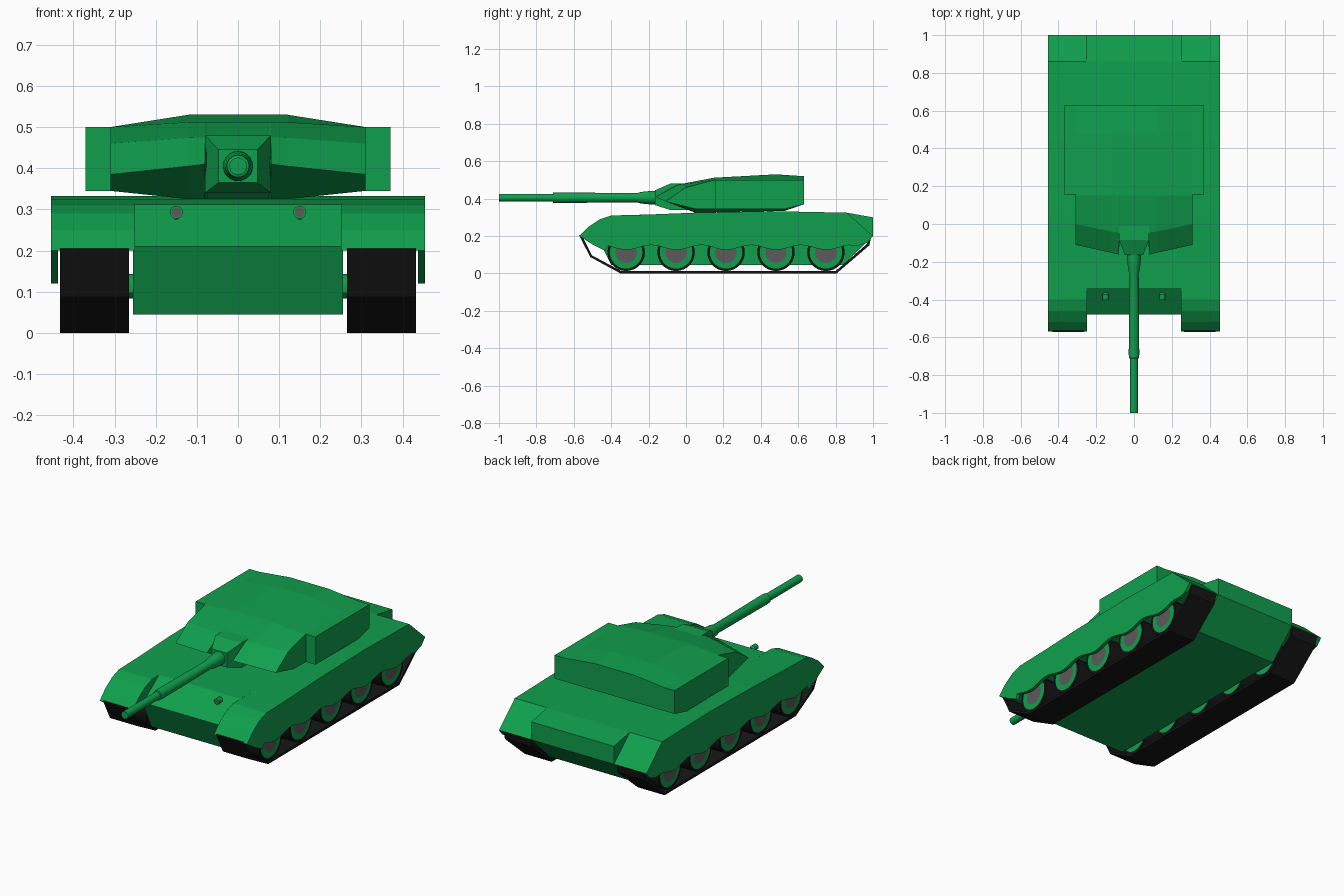
import bpy, bmesh, math
from mathutils import Vector

if "Cube" in bpy.data.objects:
    bpy.data.objects.remove(bpy.data.objects["Cube"])


def material(name, rgb):
    m = bpy.data.materials.new(name)
    m.diffuse_color = (*rgb, 1)
    m.use_nodes = True
    m.node_tree.nodes["Principled BSDF"].inputs["Base Color"].default_value = m.diffuse_color
    return m


GREEN = material("hull green", (0.005, 0.35, 0.075))
BLACK = material("rubber black", (0.008, 0.008, 0.008))
GREY = material("hub grey", (0.11, 0.10, 0.105))


def finish(bm, name, mats, smooth=False):
    bmesh.ops.recalc_face_normals(bm, faces=bm.faces)
    me = bpy.data.meshes.new(name)
    bm.to_mesh(me)
    bm.free()
    ob = bpy.data.objects.new(name, me)
    bpy.context.collection.objects.link(ob)
    for m in mats:
        me.materials.append(m)
    if smooth:
        bpy.ops.object.select_all(action='DESELECT')
        ob.select_set(True)
        bpy.context.view_layer.objects.active = ob
        bpy.ops.object.shade_smooth_by_angle(angle=math.radians(30))
    return ob


def skin(bm, rings, mats):
    """Join equal rings of verts with quads and cap the ends; mats has one index per cap and span."""
    n = len(rings[0])
    bm.faces.new(rings[0]).material_index = mats[0]
    for k in range(len(rings) - 1):
        a, b = rings[k], rings[k + 1]
        for i in range(n):
            j = (i + 1) % n
            bm.faces.new((a[i], a[j], b[j], b[i])).material_index = mats[k + 1]
    bm.faces.new(rings[-1]).material_index = mats[-1]


def loft(name, sections, mat):
    """Side profiles (y, z) joined across x."""
    bm = bmesh.new()
    rings = [[bm.verts.new((x, y, z)) for y, z in prof] for x, prof in sections]
    skin(bm, rings, [0] * (len(rings) + 1))
    return finish(bm, name, [mat])


def prism(name, prof, x0, x1, mat):
    return loft(name, [(x0, prof), (x1, prof)], mat)


def lathe(name, rings, axis, centre, mats, mat_ids=None, sides=24):
    """Round part: rings are (position along axis, radius)."""
    bm = bmesh.new()
    loops = []
    for p, r in rings:
        loop = []
        for i in range(sides):
            t = 2 * math.pi * i / sides
            c, s = r * math.cos(t), r * math.sin(t)
            off = {'X': (p, c, s), 'Y': (c, p, s), 'Z': (c, s, p)}[axis]
            loop.append(bm.verts.new(Vector(centre) + Vector(off)))
        loops.append(loop)
    skin(bm, loops, mat_ids or [0] * (len(rings) + 1))
    return finish(bm, name, mats, True)


# Central hull with sloped nose and overhanging tail
deck = [(-0.20, 0.315), (0.05, 0.325), (0.45, 0.333), (0.86, 0.325)]
prism("hull", [(-0.40, 0.045), (-0.48, 0.21), (-0.34, 0.312)] + deck +
      [(1.0, 0.30), (1.0, 0.20), (0.84, 0.045)], -0.255, 0.255, GREEN)

# Fenders, skirts, tracks and wheels on both sides
fender_top = [(-0.57, 0.20), (-0.52, 0.25), (-0.46, 0.29), (-0.40, 0.31)] + deck + [(1.0, 0.20)]
scallops = []
for i in range(41):
    y = 0.87 - i * 1.29 / 40
    scallops.append((y, 0.139 + 0.013 * math.cos(2 * math.pi * (y + 0.185) / 0.267)))
skirt = fender_top + [(0.97, 0.165), (0.92, 0.148)] + scallops + [(-0.43, 0.12), (-0.50, 0.155)]

track_out = [(-0.572, 0.205), (-0.512, 0.088), (-0.35, 0.0), (0.805, 0.0), (0.98, 0.15), (0.992, 0.205)]
track_in = [(0.978, 0.205), (0.968, 0.158), (0.80, 0.013), (-0.346, 0.013), (-0.503, 0.097), (-0.557, 0.205)]

wheel_rings = [(0.272, 0.057), (0.272, 0.087), (0.272, 0.10), (0.425, 0.10), (0.425, 0.087), (0.425, 0.057)]

for s, side in ((1, "right"), (-1, "left")):
    prism(side + "_fender", fender_top, s * 0.25, s * 0.445, GREEN)
    prism(side + "_skirt", skirt, s * 0.437, s * 0.455, GREEN)
    prism(side + "_track", track_out + track_in, s * 0.265, s * 0.432, BLACK)
    for k in range(5):
        c = (0, -0.32 + 0.267 * k, 0.113)
        lathe(f"{side}_wheel_{k + 1}", [(s * p, r) for p, r in wheel_rings], 'X', c,
              [GREEN, BLACK, GREY], [2, 0, 1, 1, 1, 0, 2], 28)
        lathe(f"{side}_axle_{k + 1}", [(s * 0.25, 0.03), (s * 0.275, 0.03)], 'X', c, [GREEN], sides=12)
    # Headlight on a short stem
    lathe(side + "_headlight", [(-0.022, 0.012), (-0.022, 0.016), (0.008, 0.016), (0.018, 0.009)],
          'Y', (s * 0.15, -0.38, 0.293), [GREEN, GREY], [1, 0, 0, 0, 0], 14)
    lathe(side + "_headlight_stem", [(-0.025, 0.006), (0, 0.006)], 'Z',
          (s * 0.15, -0.385, 0.293), [GREEN], sides=8)

# Turret: side profiles from the centre recess out to the cheeks
back = [(0.63, 0.37), (0.53, 0.335), (0.05, 0.325)]
recess = [(-0.06, 0.405), (-0.035, 0.475), (0.15, 0.512), (0.48, 0.53), (0.63, 0.52)] + back
cheek = [(-0.162, 0.41), (-0.045, 0.475)] + recess[2:]
inner = [(-0.152, 0.405), (-0.04, 0.474)] + recess[2:]
outer = [(-0.11, 0.385), (0.0, 0.46), (0.15, 0.50), (0.48, 0.50), (0.63, 0.50),
         (0.63, 0.37), (0.53, 0.345), (0.05, 0.345)]
half = [(0.075, recess), (0.08, cheek), (0.12, inner), (0.31, outer)]
loft("turret", [(-x, p) for x, p in reversed(half)] + half, GREEN)

# Storage boxes widening the turret sides
for s, side in ((1, "right"), (-1, "left")):
    prism(side + "_turret_box", [(0.155, 0.345), (0.155, 0.50), (0.63, 0.50), (0.63, 0.37), (0.53, 0.345)],
          s * 0.30, s * 0.37, GREEN)

# Gun mantlet: tapered block
bm = bmesh.new()
rings = []
for y, w, z0, z1 in ((0.02, 0.08, 0.34, 0.48), (-0.085, 0.08, 0.34, 0.48), (-0.165, 0.047, 0.365, 0.445)):
    rings.append([bm.verts.new(v) for v in ((-w, y, z0), (w, y, z0), (w, y, z1), (-w, y, z1))])
skin(bm, rings, [0] * 4)
finish(bm, "mantlet", [GREEN])

# Gun barrel with sleeve
lathe("gun_barrel", [(-0.15, 0.037), (-0.19, 0.036), (-0.24, 0.031), (-0.26, 0.025), (-0.69, 0.028),
                     (-0.71, 0.027), (-0.712, 0.021), (-1.0, 0.021)], 'Y', (0, 0, 0.405), [GREEN], sides=20)
